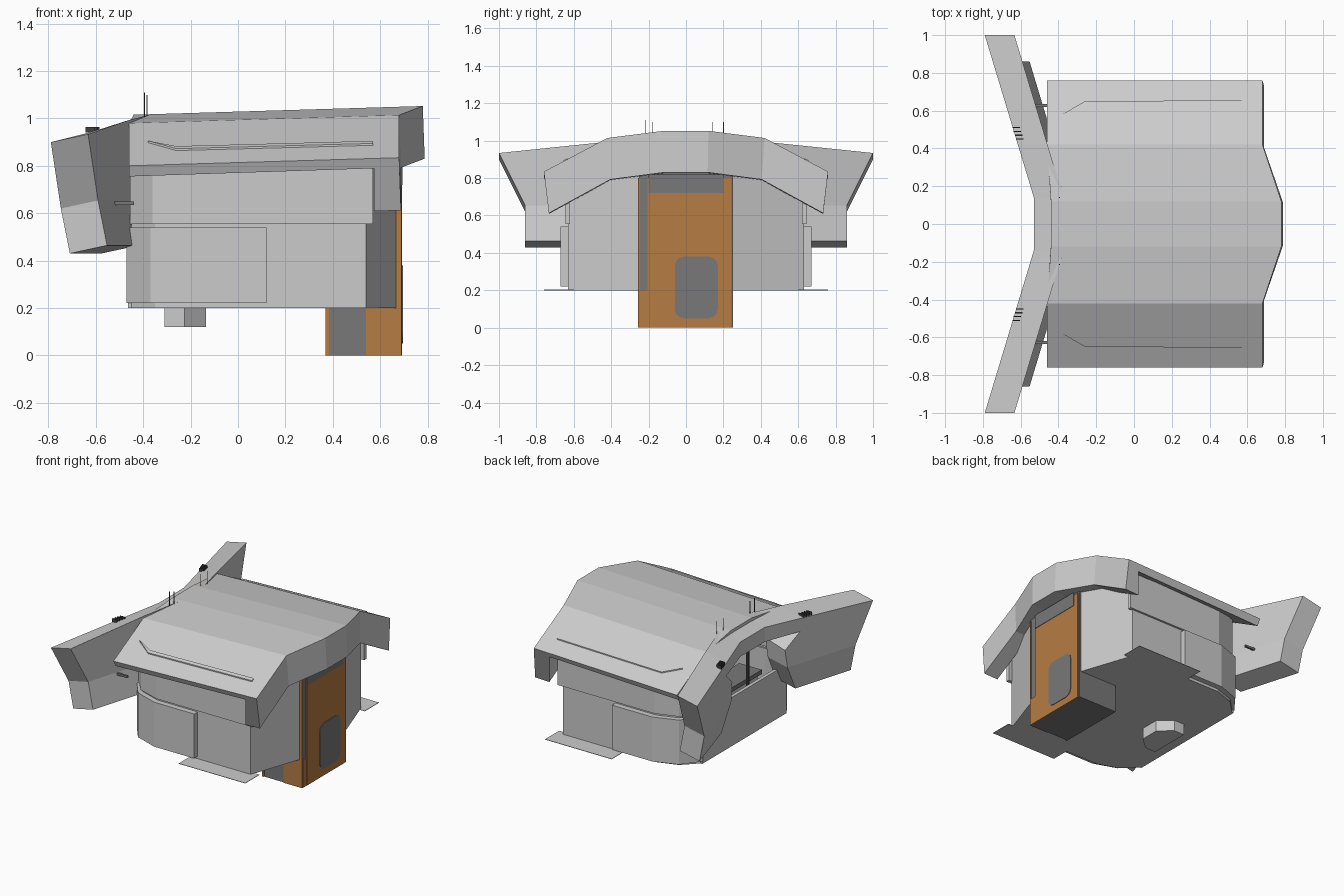
import bpy, bmesh, math

if "Cube" in bpy.data.objects:
    bpy.data.objects.remove(bpy.data.objects["Cube"])

def mat(name, rgb):
    m = bpy.data.materials.new(name)
    m.diffuse_color = (*rgb, 1)
    m.use_nodes = True
    m.node_tree.nodes["Principled BSDF"].inputs["Base Color"].default_value = m.diffuse_color
    return m

LIGHT = mat("light_grey", (0.60, 0.60, 0.60))
DARK = mat("dark_grey", (0.19, 0.19, 0.195))
ORANGE = mat("orange", (0.47, 0.20, 0.056))
BLACK = mat("charcoal", (0.05, 0.05, 0.05))

def make(name, verts, faces, material):
    me = bpy.data.meshes.new(name)
    me.from_pydata(verts, [], faces)
    bm = bmesh.new()
    bm.from_mesh(me)
    bmesh.ops.recalc_face_normals(bm, faces=bm.faces)
    bm.to_mesh(me)
    bm.free()
    me.materials.append(material)
    ob = bpy.data.objects.new(name, me)
    bpy.context.collection.objects.link(ob)
    return ob

def loft(name, loops, material):
    """Join equal-length closed loops and cap both ends."""
    n = len(loops[0])
    verts = [v for l in loops for v in l]
    faces = [tuple(range(n)), tuple(range((len(loops) - 1) * n, len(loops) * n))]
    for k in range(len(loops) - 1):
        for i in range(n):
            j = (i + 1) % n
            faces.append((k * n + i, k * n + j, (k + 1) * n + j, (k + 1) * n + i))
    return make(name, verts, faces, material)

def prism(name, poly, z0, z1, material):
    return loft(name, [[(x, y, z) for x, y in poly] for z in (z0, z1)], material)

def box(name, x0, x1, y0, y1, z0, z1, material):
    return prism(name, [(x0, y0), (x1, y0), (x1, y1), (x0, y1)], z0, z1, material)

def roof_z(x, y):
    """Height of the faceted roof's top surface."""
    a = abs(y)
    if a < 0.12:
        z = 1.05
    elif a < 0.42:
        z = 1.05 - (a - 0.12) / 0.30 * 0.035
    else:
        z = 1.015 - (a - 0.42) / 0.34 * 0.18
    return z - 0.03 * (0.70 - x)

# roof shell with the hanging lip at the +x end
loops = []
for y in (-0.76, -0.42, -0.12, 0.12, 0.42, 0.76):
    a = abs(y)
    xe = 0.78 if a < 0.2 else 0.68
    xs = -0.44 if a < 0.2 else -0.46
    xi = xe - 0.105
    yi = y * 0.965
    ze, zs = roof_z(xe, y), roof_z(xs, y)
    loops.append([(xs, y, zs), (xe, y, ze), (xe + 0.008, yi, ze - 0.222),
                  (xi, yi, ze - 0.226), (xi, yi, ze - 0.045), (xs, yi, zs - 0.045)])
loft("roof", loops, LIGHT)

# raised trim strips on the roof slopes
for s, side in ((-1, "front"), (1, "rear")):
    pts = [(-0.38, 0.58), (-0.26, 0.65), (0.57, 0.655), (0.57, 0.635), (-0.26, 0.63)]
    loft(f"roof_trim_{side}", [[(x, s * y, roof_z(x, y) + h) for x, y in pts]
                               for h in (-0.002, 0.008)], LIGHT)

# floor and main walls
half = [(0.67, 0.25), (0.54, 0.63), (-0.20, 0.63), (-0.35, 0.58), (-0.45, 0.48)]
plan = half + [(x, -y) for x, y in reversed(half)]
prism("floor", plan, 0.20, 0.215, LIGHT)
verts, faces = [], []
for x, y in plan:
    verts += [(x, y, 0.2), (x, y, roof_z(x, y) - 0.03)]
for i in range(len(plan)):
    j = (i + 1) % len(plan)
    if i != len(half) - 1:          # the -x end stays open
        faces.append((2 * i, 2 * j, 2 * j + 1, 2 * i + 1))
make("body_walls", verts, faces, LIGHT)
box("low_end_wall", -0.465, -0.44, -0.48, 0.48, 0.20, 0.55, LIGHT)

# side panels, upper bands and thin ground skirts
for s, side in ((-1, "front"), (1, "rear")):
    def flip(pts):
        return [(x, s * y) for x, y in pts]
    prism(f"lower_panel_{side}", flip([(0.12, 0.67), (-0.20, 0.67), (-0.37, 0.61), (-0.47, 0.48),
          (-0.44, 0.48), (-0.35, 0.57), (-0.20, 0.62), (0.12, 0.62)]), 0.22, 0.54, LIGHT)
    prism(f"upper_band_{side}", flip([(0.57, 0.645), (-0.20, 0.645), (-0.36, 0.592), (-0.455, 0.48),
          (-0.44, 0.48), (-0.35, 0.57), (-0.20, 0.62), (0.57, 0.62)]), 0.555, 0.83, LIGHT)
    box(f"skirt_{side}", 0.06, 0.59, s * 0.60, s * 0.76, 0.20, 0.203, LIGHT)

# bent arch with two wings at the -x end
def arch(y, z, back):
    x = -0.79 + 0.302 * (1 - max(abs(y), 0.14)) + max(0, 0.62 - z) * 0.2
    if back:
        return (x + 0.157, y, z + (0.034 if abs(y) > 0.5 or z < 0.7 else 0.05))
    return (x, y, z)

parts = {
    "beam": [(0.14, 0.965), (0.42, 0.944), (0.42, 0.85), (0.14, 0.86)],
    "wing": [(0.42, 0.944), (1.0, 0.90), (0.86, 0.62), (0.32, 0.62), (0.30, 0.75), (0.42, 0.85)],
    "wing_foot": [(0.86, 0.62), (0.86, 0.43), (0.42, 0.43), (0.32, 0.62)],
}
for s, side in ((-1, "front"), (1, "rear")):
    for name, outline in parts.items():
        loft(f"{name}_{side}", [[arch(s * y, z, b) for y, z in outline] for b in (False, True)], LIGHT)
    # little comb of pegs on each wing
    for k in range(4):
        y = s * (0.45 + 0.02 * k)
        x = -0.60 - 0.006 * k
        box(f"wing_peg_{side}_{k}", x - 0.025, x + 0.015, y - 0.003, y + 0.003, 0.94, 0.965, BLACK)
    box(f"wing_spike_{side}", -0.57, -0.44, s * 0.62, s * 0.635, 0.635, 0.65, DARK)
loft("beam_middle", [[arch(y, z, b) for y, z in
     ((-0.14, 0.965), (0.14, 0.965), (0.14, 0.86), (-0.14, 0.86))] for b in (False, True)], LIGHT)

# entrance tower at the +x end, with orange facings
box("tower_base", 0.37, 0.685, -0.25, 0.25, 0.0, 0.20, DARK)
box("tower_shaft", 0.50, 0.685, -0.25, 0.25, 0.20, 0.86, DARK)
box("door", 0.684, 0.692, -0.205, 0.24, 0.0, 0.80, ORANGE)
box("door_lower_edge", 0.684, 0.691, -0.25, -0.205, 0.0, 0.20, ORANGE)
box("tower_side_facing", 0.54, 0.69, -0.256, -0.249, 0.0, 0.80, ORANGE)
box("tower_side_edge", 0.37, 0.385, -0.256, -0.249, 0.0, 0.20, ORANGE)
box("door_header", 0.69, 0.695, -0.20, 0.20, 0.72, 0.82, DARK)
# rounded plate on the door
plate = []
for cy, cz, a0 in ((0.12, 0.33, 0), (-0.01, 0.33, 90), (-0.01, 0.10, 180), (0.12, 0.10, 270)):
    for k in range(4):
        a = math.radians(a0 + 30 * k)
        plate.append((cy + 0.05 * math.cos(a), cz + 0.05 * math.sin(a)))
loft("door_plate", [[(x, y, z) for y, z in plate] for x in (0.69, 0.696)], DARK)

# faceted housing under the floor
prism("under_housing", [(-0.31, -0.15), (-0.225, -0.15), (-0.135, -0.07), (-0.135, 0.07),
                        (-0.225, 0.15), (-0.31, 0.15)], 0.12, 0.20, LIGHT)

# antennas on the arch
for k, (x, y, top, m) in enumerate(((-0.395, -0.215, 1.11, BLACK), (-0.385, -0.18, 1.10, DARK),
                                    (-0.395, 0.14, 1.10, ORANGE), (-0.385, 0.20, 1.10, DARK))):
    box(f"antenna_{k}", x - 0.002, x + 0.002, y - 0.002, y + 0.002, 0.98, top, m)

# interior consoles and post seen through the open end
box("console", -0.36, -0.22, -0.30, 0.30, 0.215, 0.52, LIGHT)
box("console_top", -0.38, -0.20, -0.32, 0.32, 0.52, 0.55, DARK)
box("post", -0.42, -0.405, -0.12, -0.105, 0.215, 0.80, BLACK)
